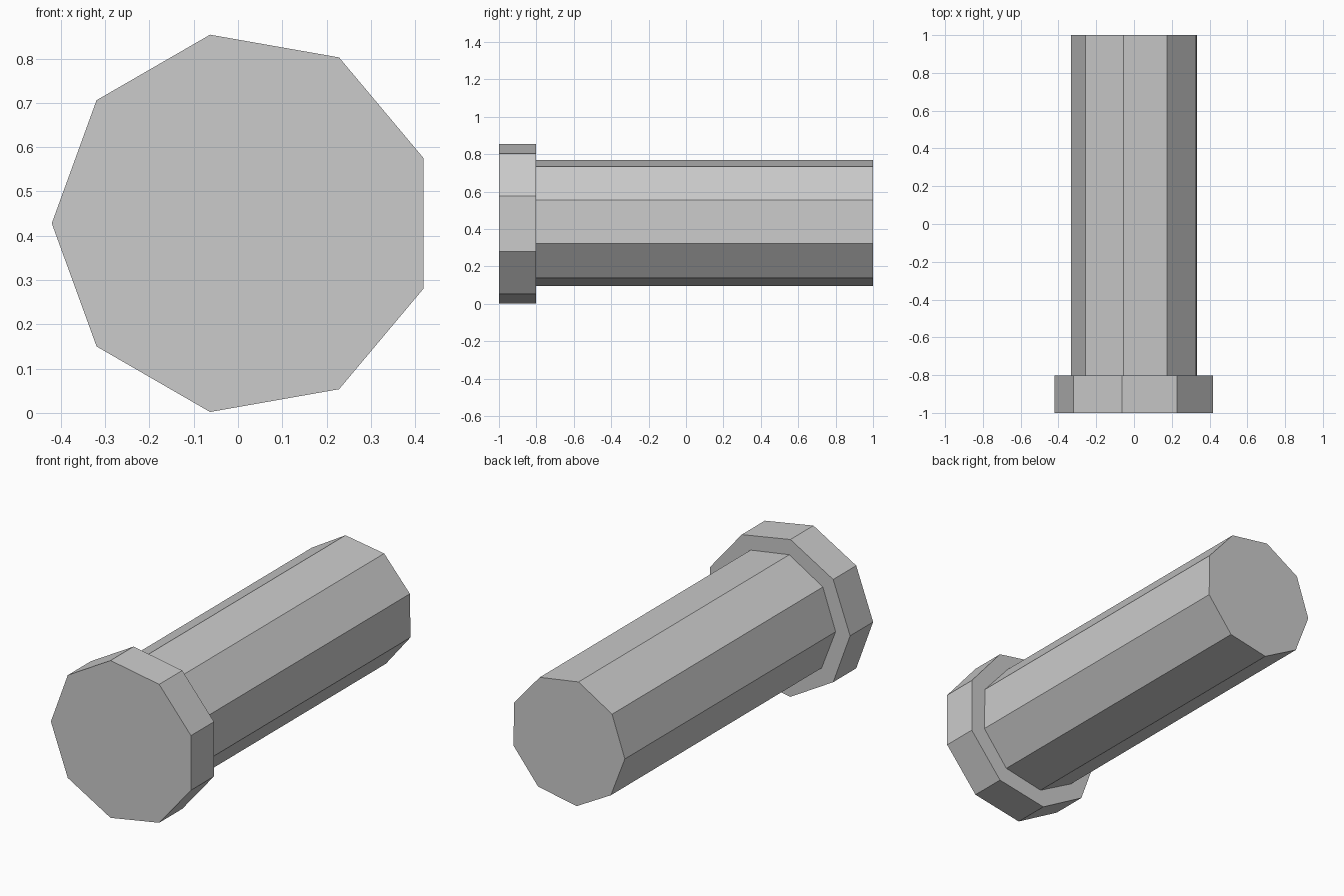
import bpy, bmesh
from math import cos, sin, radians

if "Cube" in bpy.data.objects:
    bpy.data.objects.remove(bpy.data.objects["Cube"])

SIDES = 9


def prism(name, cx, cz, radius, turn, y0, y1, front_cap=True):
    """Nine-sided bar running along y, with one corner pointing to -x."""
    bm = bmesh.new()
    rings = []
    for y in (y0, y1):
        angles = [radians(180 + turn + i * 360 / SIDES) for i in range(SIDES)]
        rings.append([bm.verts.new((cx + radius * cos(a), y, cz + radius * sin(a)))
                      for a in angles])
    for i in range(SIDES):
        j = (i + 1) % SIDES
        bm.faces.new((rings[0][i], rings[0][j], rings[1][j], rings[1][i]))
    bm.faces.new(rings[1])
    if front_cap:
        bm.faces.new(rings[0])
    bmesh.ops.recalc_face_normals(bm, faces=bm.faces)
    mesh = bpy.data.meshes.new(name)
    bm.to_mesh(mesh)
    bm.free()
    obj = bpy.data.objects.new(name, mesh)
    bpy.context.collection.objects.link(obj)
    return obj


# Wide flat head at the front
prism("head", 0.012, 0.428, 0.4325, 0, -1.0, -0.803)

# Long shaft, turned very slightly; its front end is closed by the head
prism("shaft", 0.009, 0.433, 0.343, 1, -0.803, 1.0, front_cap=False)
